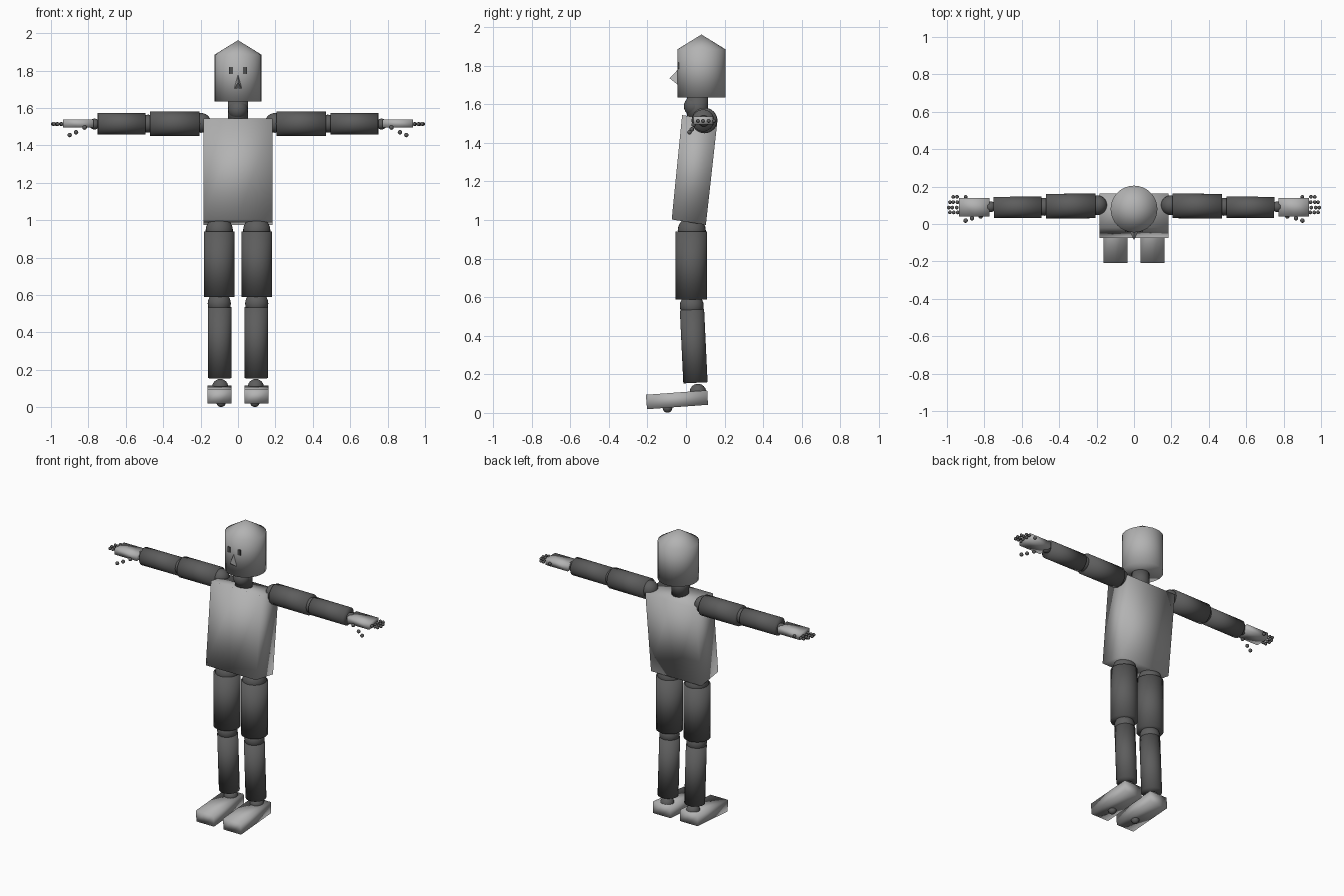
import bpy, bmesh
from mathutils import Vector, Matrix

if "Cube" in bpy.data.objects:
    bpy.data.objects.remove(bpy.data.objects["Cube"])


def material(name, value):
    m = bpy.data.materials.new(name)
    m.diffuse_color = (value, value, value, 1)
    m.use_nodes = True
    m.node_tree.nodes["Principled BSDF"].inputs["Base Color"].default_value = m.diffuse_color
    return m


LIGHT = material("light grey", 0.45)
DARK = material("dark grey", 0.11)
EYE = material("eye grey", 0.08)


def finish(name, bm, mat, smooth=True):
    bmesh.ops.recalc_face_normals(bm, faces=bm.faces)
    for f in bm.faces:
        f.smooth = smooth
    me = bpy.data.meshes.new(name)
    bm.to_mesh(me)
    bm.free()
    me.materials.append(mat)
    ob = bpy.data.objects.new(name, me)
    bpy.context.collection.objects.link(ob)
    return ob


def rod(name, a, b, r, mat, peak=0.0):
    """Capped cylinder from a to b, optionally with a pointed end at b."""
    a, b = Vector(a), Vector(b)
    d = b - a
    bm = bmesh.new()
    bmesh.ops.create_cone(bm, cap_ends=True, segments=32, radius1=r, radius2=r, depth=d.length)
    if peak:
        top = max(bm.faces, key=lambda f: f.calc_center_median().z)
        tip = bmesh.ops.poke(bm, faces=[top])["verts"][0]
        tip.co.z += peak
    turn = d.to_track_quat('Z', 'Y').to_matrix().to_4x4()
    bm.transform(Matrix.Translation((a + b) / 2) @ turn)
    return finish(name, bm, mat)


def ball(name, c, r, mat=DARK, seg=24):
    bm = bmesh.new()
    bmesh.ops.create_uvsphere(bm, u_segments=seg, v_segments=seg // 2, radius=r)
    bm.transform(Matrix.Translation(c))
    return finish(name, bm, mat)


def block(name, profile, x0, x1, mat, smooth=True):
    """Side profile in (y, z) extruded from x0 to x1 with a middle loop."""
    bm = bmesh.new()
    rows = [[bm.verts.new((x, y, z)) for y, z in profile] for x in (x0, (x0 + x1) / 2, x1)]
    n = len(profile)
    for p, q in zip(rows, rows[1:]):
        for i in range(n):
            j = (i + 1) % n
            bm.faces.new((p[i], p[j], q[j], q[i]))
    bm.faces.new(rows[0])
    bm.faces.new(rows[2])
    return finish(name, bm, mat, smooth)


# Head, nose and neck
rod("head", (0, 0.08, 1.635), (0, 0.08, 1.885), 0.125, LIGHT, peak=0.077)
bm = bmesh.new()
tip, top, left, right = [bm.verts.new(p) for p in
                         ((0, -0.085, 1.735), (0, -0.038, 1.785), (-0.025, -0.035, 1.695), (0.025, -0.035, 1.695))]
for tri in ((tip, top, left), (tip, right, top), (tip, left, right), (top, right, left)):
    bm.faces.new(tri)
finish("nose", bm, LIGHT, False)
rod("neck", (0, 0.06, 1.52), (0, 0.06, 1.64), 0.054, DARK)
ball("neck_joint", (0, 0.042, 1.59), 0.053)

# Torso, leaning back
block("torso", [(-0.02, 1.544), (0.163, 1.515), (0.103, 0.975), (-0.074, 1.003)], -0.185, 0.185, LIGHT)

# Finger joints: (distance out, depth) for four fingers
FINGERS = [(0.145, (0.900, 0.946, 0.966)), (0.117, (0.944, 0.966, 0.984)),
           (0.088, (0.948, 0.972, 0.990)), (0.062, (0.942, 0.964, 0.984))]
THUMB = [(0.82, 0.04, 1.495), (0.866, 0.03, 1.47), (0.90, 0.018, 1.455)]

for s, side in ((-1, "right"), (1, "left")):
    # Eye
    block(side + "_eye", [(-0.044, 1.782), (-0.044, 1.818), (-0.03, 1.818), (-0.03, 1.782)],
          *sorted((s * 0.027, s * 0.047)), EYE, False)

    # Arm
    ball(side + "_shoulder", (s * 0.197, 0.1, 1.52), 0.053)
    rod(side + "_upper_arm", (s * 0.205, 0.097, 1.516), (s * 0.47, 0.095, 1.516), 0.066, DARK)
    ball(side + "_elbow", (s * 0.48, 0.092, 1.516), 0.048)
    rod(side + "_forearm", (s * 0.495, 0.09, 1.516), (s * 0.75, 0.088, 1.516), 0.057, DARK)
    ball(side + "_wrist", (s * 0.767, 0.092, 1.514), 0.029)

    # Hand with jointed fingers
    block(side + "_palm", [(0.04, 1.495), (0.14, 1.495), (0.14, 1.537), (0.04, 1.537)],
          *sorted((s * 0.772, s * 0.935)), LIGHT)
    for i, (y, xs) in enumerate(FINGERS):
        for j, x in enumerate(xs):
            ball(f"{side}_finger_{i}_joint_{j}", (s * x, y, 1.514), 0.01, seg=12)
    for j, (x, y, z) in enumerate(THUMB):
        ball(f"{side}_thumb_joint_{j}", (s * x, y, z), 0.012, seg=12)

    # Leg
    ball(side + "_hip", (s * 0.1, 0.03, 0.945), 0.073)
    rod(side + "_thigh", (s * 0.101, 0.028, 0.588), (s * 0.101, 0.028, 0.94), 0.082, DARK)
    ball(side + "_knee", (s * 0.1, 0.03, 0.555), 0.062)
    rod(side + "_shin", (s * 0.098, 0.049, 0.156), (s * 0.098, 0.031, 0.535), 0.063, DARK)
    ball(side + "_ankle", (s * 0.095, 0.062, 0.108), 0.043)

    # Foot
    block(side + "_foot", [(-0.208, 0.094), (0.11, 0.117), (0.114, 0.042), (-0.202, 0.019)],
          *sorted((s * 0.035, s * 0.164)), LIGHT)
    ball(side + "_toe_joint", (s * 0.09, -0.096, 0.026), 0.025)
